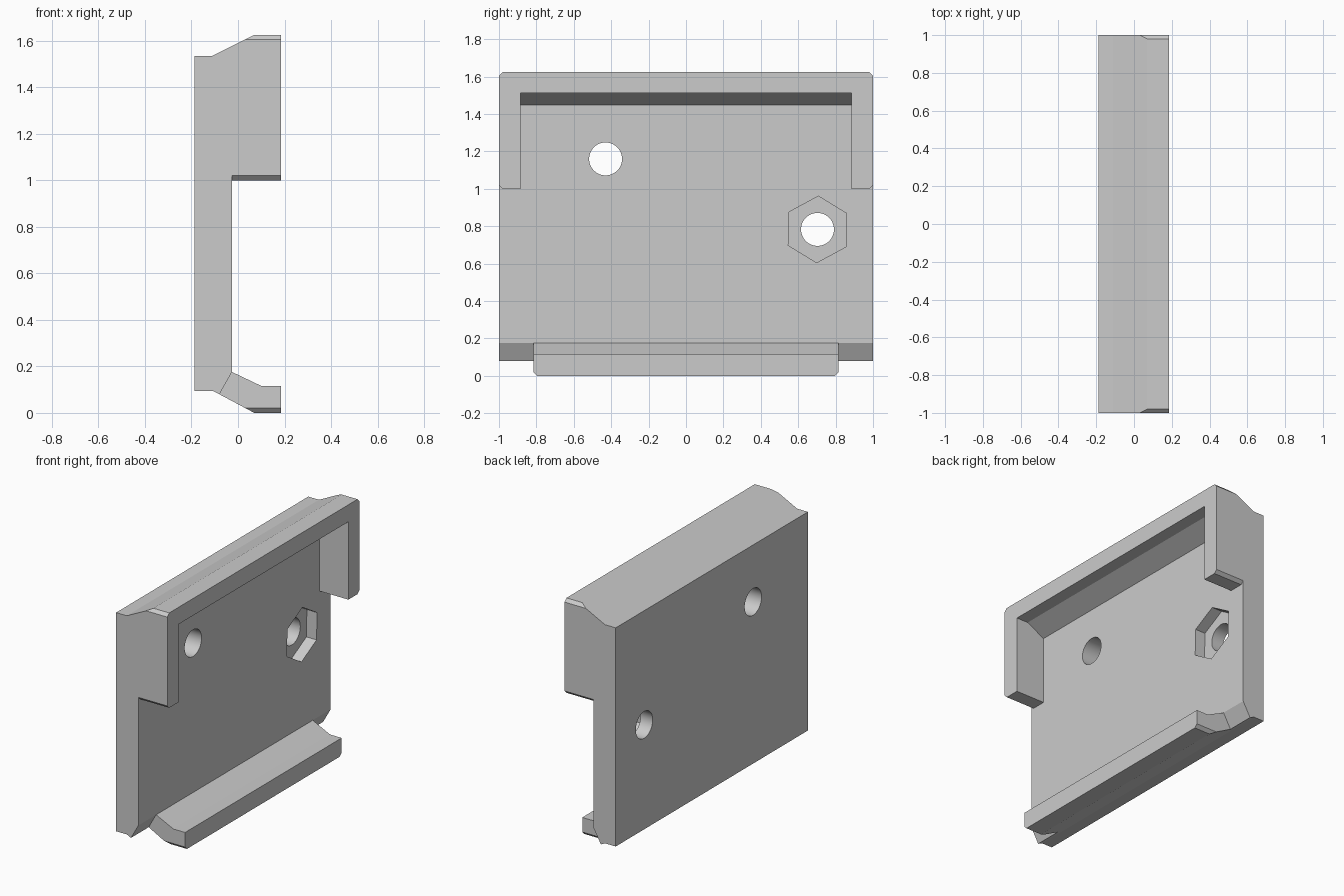
import bpy, bmesh, math
from mathutils import Matrix, Vector

cube = bpy.data.objects.get("Cube")
if cube:
    bpy.data.objects.remove(cube, do_unlink=True)

grey = bpy.data.materials.new("plain grey")
grey.use_nodes = True
colour = (0.6, 0.6, 0.6, 1)
grey.diffuse_color = colour
grey.node_tree.nodes["Principled BSDF"].inputs["Base Color"].default_value = colour


def finish(name, bm):
    bmesh.ops.recalc_face_normals(bm, faces=bm.faces)
    mesh = bpy.data.meshes.new(name)
    bm.to_mesh(mesh)
    bm.free()
    mesh.materials.append(grey)
    ob = bpy.data.objects.new(name, mesh)
    bpy.context.collection.objects.link(ob)
    return ob


def prism(name, profile, y0, y1, chamfers=()):
    """Extrude an x-z profile along y; chamfers are (z, up or down) on both ends."""
    bm = bmesh.new()
    face = bm.faces.new([bm.verts.new((x, y0, z)) for x, z in profile])
    ext = bmesh.ops.extrude_face_region(bm, geom=[face])["geom"]
    bmesh.ops.translate(bm, vec=(0, y1 - y0, 0),
                        verts=[v for v in ext if isinstance(v, bmesh.types.BMVert)])
    bmesh.ops.recalc_face_normals(bm, faces=bm.faces)
    for z, up in chamfers:
        for y, side in ((y0, -1), (y1, 1)):
            cut = bmesh.ops.bisect_plane(
                bm, geom=bm.verts[:] + bm.edges[:] + bm.faces[:],
                plane_co=(0, y, z - up * 0.02), plane_no=Vector((0, side, up)),
                clear_outer=True)["geom_cut"]
            bmesh.ops.holes_fill(bm, edges=[e for e in cut if isinstance(e, bmesh.types.BMEdge)])
    return finish(name, bm)


def drill(name, sides, radius, x0, x1, y, z, turn=0):
    """A round or hexagonal cutter lying along x."""
    bm = bmesh.new()
    bmesh.ops.create_cone(bm, cap_ends=True, segments=sides, radius1=radius,
                          radius2=radius, depth=x1 - x0)
    bm.transform(Matrix.Translation(((x0 + x1) / 2, y, z))
                 @ Matrix.Rotation(turn, 4, 'X') @ Matrix.Rotation(math.pi / 2, 4, 'Y')
                 @ Matrix.Rotation(0 if sides > 6 else math.pi / 6 + math.pi / 6, 4, 'Z'))
    # make sure the hexagon stands on a corner
    if sides == 6:
        top = max(v.co.z for v in bm.verts) - z
        if top < radius * 0.95:
            bm.transform(Matrix.Translation((0, y, z)) @ Matrix.Rotation(math.pi / 6, 4, 'X')
                         @ Matrix.Translation((0, -y, -z)))
    return finish(name, bm)


def combine(target, other, operation):
    mod = target.modifiers.new(operation.lower(), 'BOOLEAN')
    mod.operation, mod.object, mod.solver = operation, other, 'EXACT'
    bpy.context.view_layer.objects.active = target
    bpy.ops.object.modifier_apply(modifier=mod.name)
    bpy.data.objects.remove(other, do_unlink=True)


BACK, FACE, FRONT = -0.188, -0.026, 0.185

# Flat back plate with angled top and bottom edges
bracket = prism("mounting_bracket", [
    (BACK, 0.095), (-0.11, 0.095), (-0.08, 0.08), (FACE, 0.176),
    (FACE, 1.577), (-0.11, 1.535), (BACK, 1.535)], -1, 1)

# Overhanging hood with a side cheek at each end
hood = prism("hood", [
    (-0.09, 1.0), (FRONT, 1.0), (FRONT, 1.625), (0.07, 1.625), (-0.09, 1.545)],
    -1, 1, [(1.625, 1), (1.0, -1)])
opening = prism("hood_opening", [
    (FACE, 0.9), (0.3, 0.9), (0.3, 1.513), (0.1, 1.513), (FACE, 1.447)], -0.885, 0.885)
combine(hood, opening, 'DIFFERENCE')
combine(bracket, hood, 'UNION')

# Bent lip along the bottom
lip = prism("bottom_lip", [
    (-0.08, 0.08), (0.07, 0), (FRONT, 0), (FRONT, 0.116), (0.1, 0.116),
    (FACE, 0.176)], -0.815, 0.815, [(0, -1)])
combine(bracket, lip, 'UNION')

# Screw holes with hexagonal nut pockets on the inner face
for y, z in ((-0.43, 1.16), (0.703, 0.783)):
    combine(bracket, drill("nut_pocket", 6, 0.178, -0.1, 0.05, y, z, math.radians(-1.5)),
            'DIFFERENCE')
    combine(bracket, drill("screw_hole", 48, 0.088, -0.3, 0.1, y, z), 'DIFFERENCE')

# Smooth only the round bores
bpy.ops.object.select_all(action='DESELECT')
bracket.select_set(True)
bpy.context.view_layer.objects.active = bracket
bpy.ops.object.shade_smooth_by_angle(angle=math.radians(20))
